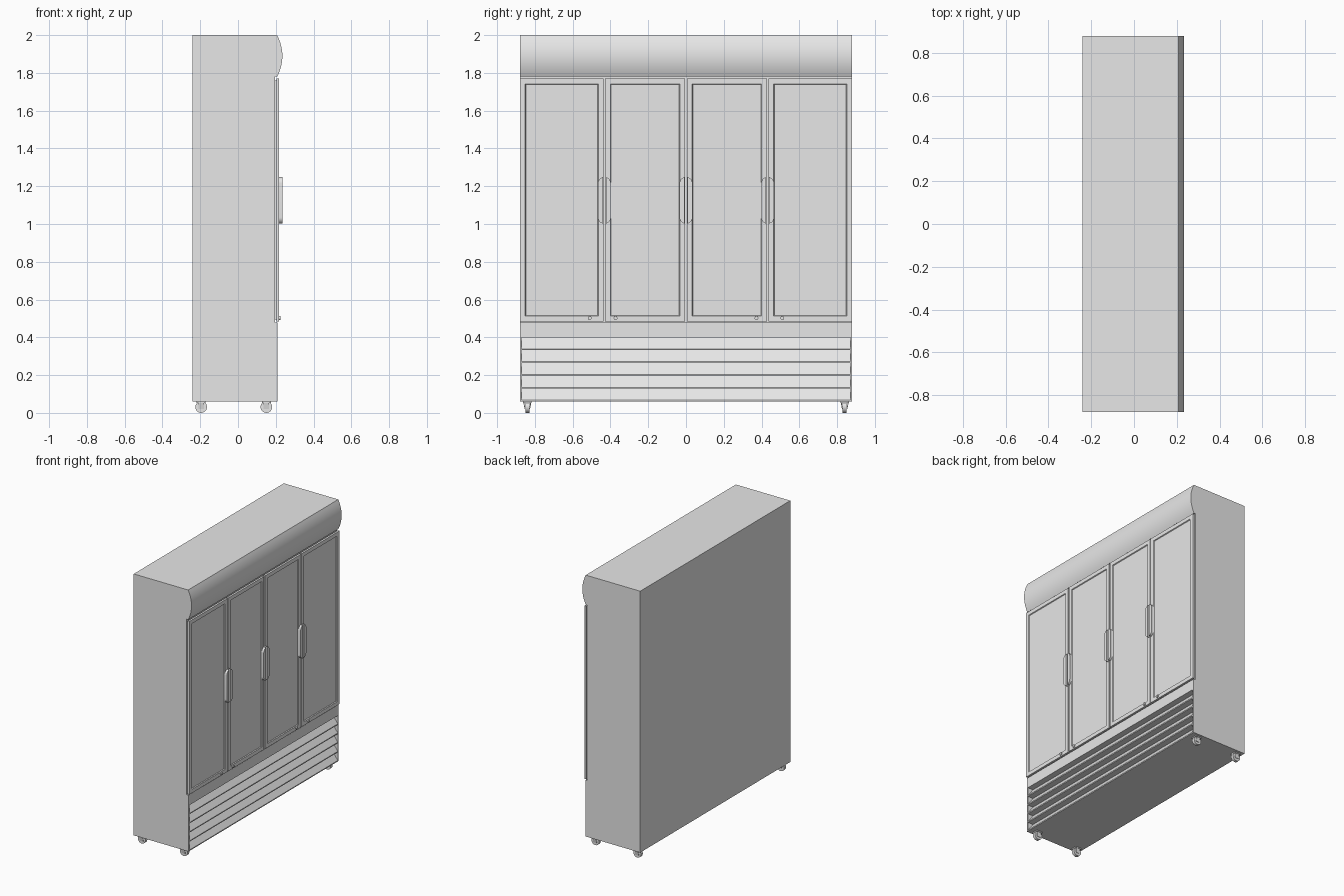
import bpy, bmesh, math
from mathutils import Vector

if "Cube" in bpy.data.objects:
    bpy.data.objects.remove(bpy.data.objects["Cube"], do_unlink=True)

grey = bpy.data.materials.new("light_grey")
grey.use_nodes = True
grey.diffuse_color = (0.8, 0.8, 0.8, 1)
grey.node_tree.nodes["Principled BSDF"].inputs["Base Color"].default_value = (0.8, 0.8, 0.8, 1)


def finish(name, bm, smooth=False):
    bmesh.ops.recalc_face_normals(bm, faces=bm.faces)
    mesh = bpy.data.meshes.new(name)
    bm.to_mesh(mesh)
    bm.free()
    mesh.materials.append(grey)
    ob = bpy.data.objects.new(name, mesh)
    bpy.context.collection.objects.link(ob)
    if smooth:
        bpy.ops.object.select_all(action="DESELECT")
        ob.select_set(True)
        bpy.context.view_layer.objects.active = ob
        bpy.ops.object.shade_smooth_by_angle(angle=math.radians(35))
    return ob


def prism(name, points, offset, smooth=False):
    """Extrude a closed outline of 3D points along an offset."""
    bm = bmesh.new()
    face = bm.faces.new([bm.verts.new(p) for p in points])
    out = bmesh.ops.extrude_face_region(bm, geom=[face], use_keep_orig=True)
    moved = [v for v in out["geom"] if isinstance(v, bmesh.types.BMVert)]
    bmesh.ops.translate(bm, verts=moved, vec=offset)
    return finish(name, bm, smooth)


def side_prism(name, profile, y0, y1, smooth=False):
    """Extrude an x-z profile from y0 to y1."""
    return prism(name, [(x, y0, z) for x, z in profile], (0, y1 - y0, 0), smooth)


def rect(x0, x1, z0, z1):
    return [(x0, z0), (x1, z0), (x1, z1), (x0, z1)]


def disc(cx, cz, r, n=24):
    return [(cx + r * math.cos(math.tau * i / n), cz + r * math.sin(math.tau * i / n))
            for i in range(n)]


BACK, FRONT, LIP = -0.24, 0.195, 0.21
HALF, WALL = 0.88, 0.87
BASE, GRILLE_TOP, DOOR_TOP = 0.06, 0.40, 1.77

# Cabinet with sloping louvres stepped into the lower front
profile = [(BACK, BASE)]
slats = 5
pitch = (GRILLE_TOP - BASE) / slats
for i in range(slats):
    z = BASE + i * pitch
    profile += [(LIP, z), (LIP, z + 0.007), (0.165, z + pitch)]
profile += [(LIP, GRILLE_TOP), (LIP, 0.478), (FRONT, 0.478), (FRONT, 2), (BACK, 2)]
side_prism("cabinet_and_louvres", profile, -WALL, WALL)

# Side walls
wall = [(BACK, BASE), (LIP, BASE), (LIP, 0.478), (FRONT, 0.478), (FRONT, 2), (BACK, 2)]
for side, s in (("left", 1), ("right", -1)):
    side_prism(side + "_wall", wall, s * WALL, s * HALF)

# Curved header across the top, as an arc bulging forward
z_low, z_high, x_low, x_high = 1.78, 2.0, 0.207, 0.207
arc = []
for i in range(17):
    t = i / 16
    arc.append((x_low + 0.028 * (1 - (2 * t - 1) ** 2), z_low + t * (z_high - z_low)))
side_prism("header", [(FRONT, z_low)] + arc + [(FRONT, z_high)], -HALF, HALF, True)


# Doors with recessed glass
def door(name, y0, y1):
    bm = bmesh.new()
    bmesh.ops.create_cube(bm, size=1)
    for v in bm.verts:
        v.co = Vector((0.218 if v.co.x > 0 else 0.203,
                       y1 if v.co.y > 0 else y0,
                       DOOR_TOP if v.co.z > 0 else 0.485))
    bm.normal_update()
    face = max(bm.faces, key=lambda f: f.normal.x)
    bmesh.ops.inset_region(bm, faces=[face], thickness=0.04)
    bmesh.ops.inset_region(bm, faces=[face], thickness=0.005, depth=-0.006)
    finish(name, bm)
    side_prism(name + "_gasket", rect(FRONT, 0.203, 0.495, DOOR_TOP - 0.01),
               y0 + 0.008, y1 - 0.008)


seams = [-HALF, -0.432, 0, 0.432, HALF]
for i in range(4):
    a = seams[i] + (0.004 if i > 0 else 0)
    b = seams[i + 1] - (0.004 if i < 3 else 0)
    door(f"door_{i + 1}", a, b)


# Half-capsule handles on both sides of each seam
def handle(name, y, s):
    r, gap = 0.034, 0.008
    start = math.acos(gap / r)
    half = []
    for i in range(9):
        a = start * (1 - i / 8)
        half.append((r * math.cos(a), r * math.sin(a)))
    pts = [(w, 1.215 + h) for w, h in half] + [(w, 1.035 - h) for w, h in reversed(half)]
    prism(name, [(0.217, y + s * w, z) for w, z in pts], (0.018, 0, 0), True)


for i, y in enumerate(seams[1:-1]):
    for side, s in (("left", 1), ("right", -1)):
        handle(f"handle_{i + 1}_{side}", y, s)

# Door locks
for i, y in enumerate((-0.51, -0.373, 0.373, 0.51)):
    ring = [(0.217, y + a, 0.502 + b) for a, b in disc(0, 0, 0.01, 16)]
    prism(f"lock_{i + 1}", ring, (0.009, 0, 0), True)

# Casters: wheel, tapered fork cheeks and mounting plate
for end, x in (("front", 0.15), ("back", -0.195)):
    for side, s in (("left", 1), ("right", -1)):
        name, y = f"{end}_{side}_caster", s * 0.84
        side_prism(name + "_wheel", disc(x, 0.031, 0.031), y - 0.011, y + 0.011, True)
        side_prism(name + "_plate", rect(x - 0.024, x + 0.024, 0.052, 0.062),
                   y - 0.023, y + 0.023)
        for k in (-1, 1):
            cheek = [(0.011, 0.02), (0.014, 0.02), (0.021, 0.055), (0.016, 0.055)]
            prism(f"{name}_fork_{'a' if k < 0 else 'b'}",
                  [(x - 0.014, y + k * w, z) for w, z in cheek], (0.028, 0, 0))
